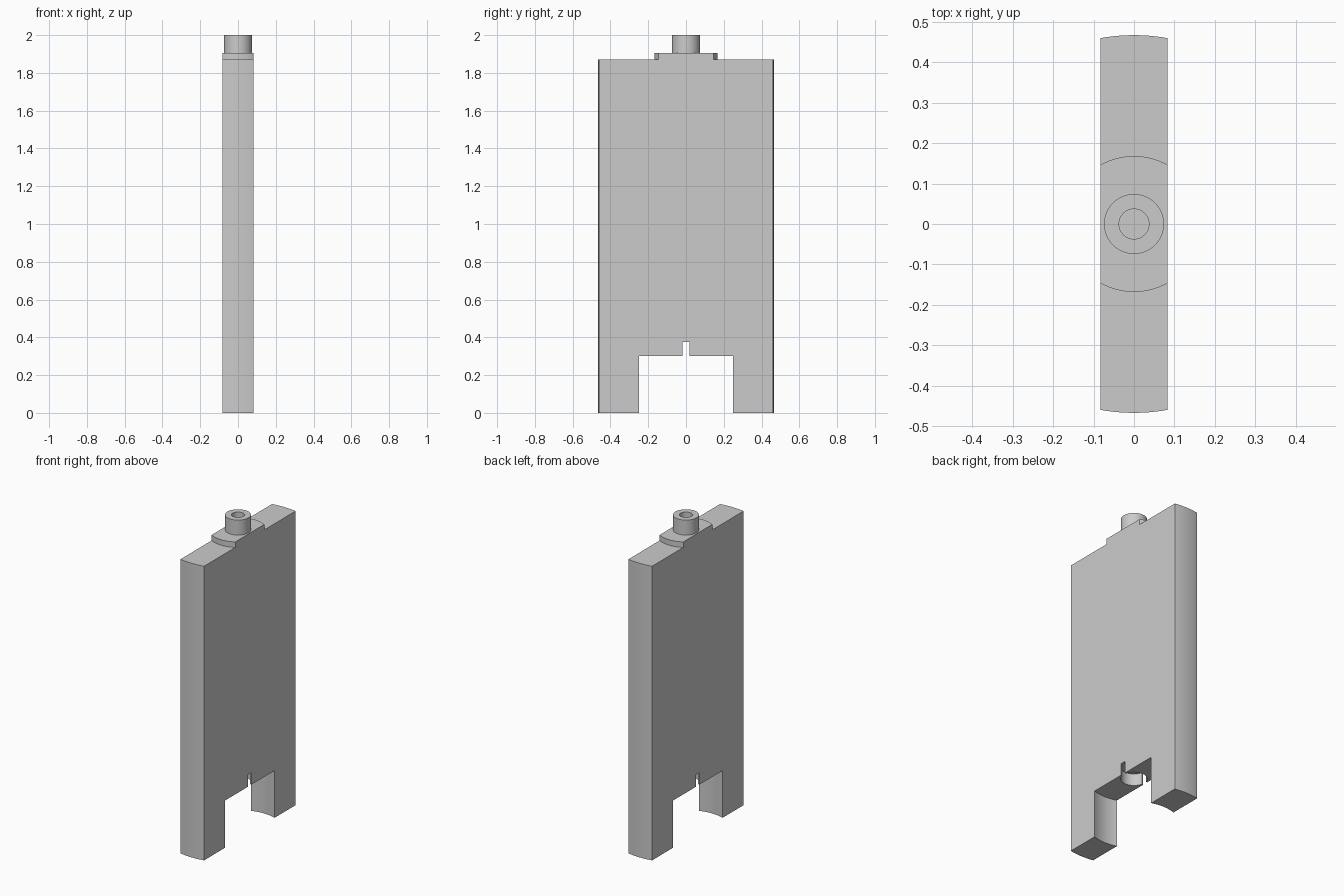
import bpy
from math import radians

cube = bpy.data.objects.get("Cube")
if cube:
    bpy.data.objects.remove(cube, do_unlink=True)

HALF_THICK = 0.083   # half thickness of the slab in x
BODY_TOP = 1.87
COLLAR_TOP = 1.905

grey = bpy.data.materials.new("plain grey")
grey.use_nodes = True
colour = (0.6, 0.6, 0.6, 1)
grey.diffuse_color = colour
grey.node_tree.nodes["Principled BSDF"].inputs["Base Color"].default_value = colour


def cylinder(name, radius, z0, z1, sides=128):
    bpy.ops.mesh.primitive_cylinder_add(
        vertices=sides, radius=radius, depth=z1 - z0, location=(0, 0, (z0 + z1) / 2))
    obj = bpy.context.object
    obj.name = name
    obj.data.materials.append(grey)
    return obj


def box(name, sx, sy, z0, z1):
    bpy.ops.mesh.primitive_cube_add(size=1, location=(0, 0, (z0 + z1) / 2))
    obj = bpy.context.object
    obj.name = name
    obj.scale = (sx, sy, z1 - z0)
    bpy.ops.object.transform_apply(location=False, rotation=False, scale=True)
    obj.data.materials.append(grey)
    return obj


def combine(target, tool, operation):
    """Apply a boolean and discard the helper."""
    bpy.context.view_layer.objects.active = target
    mod = target.modifiers.new("cut", "BOOLEAN")
    mod.operation = operation
    mod.solver = "EXACT"
    mod.object = tool
    bpy.ops.object.modifier_apply(modifier=mod.name)
    bpy.data.objects.remove(tool, do_unlink=True)


def smooth(obj):
    bpy.ops.object.select_all(action="DESELECT")
    obj.select_set(True)
    bpy.context.view_layer.objects.active = obj
    bpy.ops.object.shade_smooth_by_angle(angle=radians(30))


def flat_sided(name, radius, z0, z1):
    """Round disc trimmed to the slab thickness."""
    obj = cylinder(name, radius, z0, z1)
    combine(obj, box("trim", 2 * HALF_THICK, 2, z0 - 0.1, z1 + 0.1), "INTERSECT")
    return obj


# Slab body with a round bore between the legs, a shallow socket and a cross slot
body = flat_sided("body", 0.467, 0, BODY_TOP)
combine(body, cylinder("leg_bore", 0.263, -0.1, 0.3), "DIFFERENCE")
combine(body, cylinder("socket_bore", 0.075, 0.2, 0.375), "DIFFERENCE")
combine(body, box("slot", 0.4, 0.036, 0.2, 0.375), "DIFFERENCE")
smooth(body)

# Raised collar on top
collar = flat_sided("collar", 0.168, BODY_TOP, COLLAR_TOP)
smooth(collar)

# Hollow spigot
spigot = cylinder("spigot", 0.074, COLLAR_TOP, 2.0, 64)
combine(spigot, cylinder("spigot_hole", 0.037, COLLAR_TOP - 0.1, 2.1, 64), "DIFFERENCE")
smooth(spigot)
